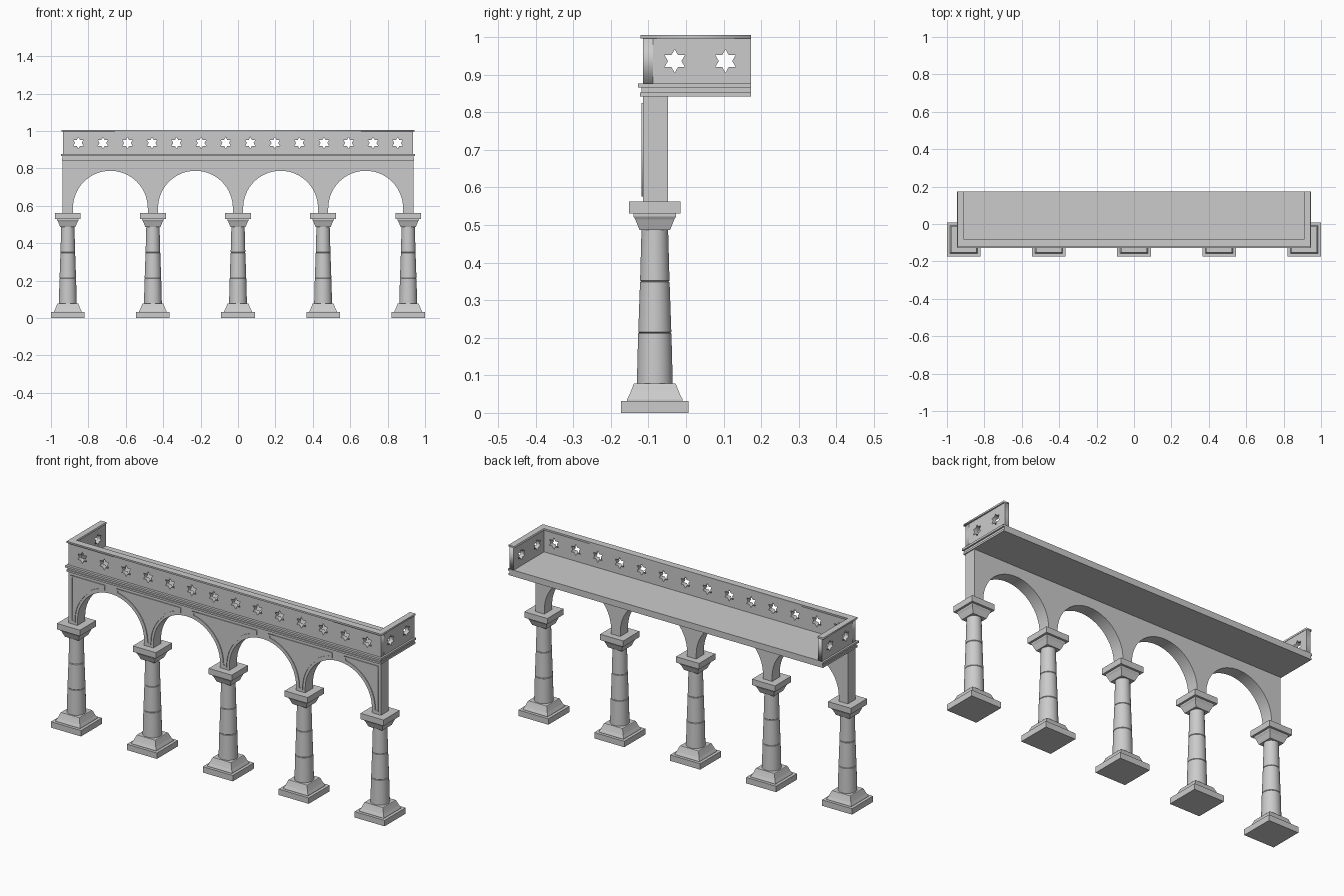
import bpy, bmesh, math
from mathutils import Matrix

if "Cube" in bpy.data.objects:
    bpy.data.objects.remove(bpy.data.objects["Cube"])

COLS = [-0.91, -0.455, 0, 0.455, 0.91]
CY, HALF_BAY, R, SPRING = -0.083, 0.2275, 0.2, 0.587
BACK = 0.173


def add(name, mesh, smooth=False):
    ob = bpy.data.objects.new(name, mesh)
    bpy.context.collection.objects.link(ob)
    if smooth:
        bpy.ops.object.select_all(action='DESELECT')
        ob.select_set(True)
        bpy.context.view_layer.objects.active = ob
        bpy.ops.object.shade_smooth_by_angle(angle=math.radians(30))
    return ob


def box(name, x0, x1, y0, y1, z0, z1):
    bm = bmesh.new()
    bmesh.ops.create_cube(bm, size=1)
    for v in bm.verts:
        v.co = ((x0 + x1) / 2 + v.co.x * (x1 - x0),
                (y0 + y1) / 2 + v.co.y * (y1 - y0),
                (z0 + z1) / 2 + v.co.z * (z1 - z0))
    me = bpy.data.meshes.new(name)
    bm.to_mesh(me)
    bm.free()
    return add(name, me)


def turned(name, profile, x, y, sides, smooth=False):
    """Stack of rings; 4 sides gives square sections of the given half width."""
    bm = bmesh.new()
    k = math.sqrt(2) if sides == 4 else 1
    rings = []
    for r, z in profile:
        rings.append([bm.verts.new((x + k * r * math.cos(2 * math.pi * (i + 0.5) / sides),
                                    y + k * r * math.sin(2 * math.pi * (i + 0.5) / sides), z))
                      for i in range(sides)])
    for a, b in zip(rings, rings[1:]):
        for i in range(sides):
            j = (i + 1) % sides
            bm.faces.new((a[i], a[j], b[j], b[i]))
    bm.faces.new(rings[0][::-1])
    bm.faces.new(rings[-1])
    me = bpy.data.meshes.new(name)
    bm.to_mesh(me)
    bm.free()
    return add(name, me, smooth)


def plate(name, loops, a, b, axis, smooth=False):
    """Flat outline with holes, extruded from a to b along the given axis."""
    cu = bpy.data.curves.new(name, 'CURVE')
    cu.dimensions, cu.fill_mode, cu.extrude = '2D', 'BOTH', abs(b - a) / 2
    for pts in loops:
        sp = cu.splines.new('POLY')
        sp.points.add(len(pts) - 1)
        for p, (u, v) in zip(sp.points, pts):
            p.co = (u, v, 0, 1)
        sp.use_cyclic_u = True
    tmp = bpy.data.objects.new(name, cu)
    bpy.context.collection.objects.link(tmp)
    dg = bpy.context.evaluated_depsgraph_get()
    me = bpy.data.meshes.new_from_object(tmp.evaluated_get(dg))
    bpy.data.objects.remove(tmp)
    m = (a + b) / 2
    rows = {'y': ((1, 0, 0, 0), (0, 0, -1, m), (0, 1, 0, 0), (0, 0, 0, 1)),
            'x': ((0, 0, 1, m), (1, 0, 0, 0), (0, 1, 0, 0), (0, 0, 0, 1)),
            'z': ((1, 0, 0, 0), (0, 1, 0, 0), (0, 0, 1, m), (0, 0, 0, 1))}[axis]
    me.transform(Matrix(rows))
    bm = bmesh.new()
    bm.from_mesh(me)
    bmesh.ops.remove_doubles(bm, verts=bm.verts, dist=1e-5)
    bmesh.ops.recalc_face_normals(bm, faces=bm.faces)
    bm.to_mesh(me)
    bm.free()
    return add(name, me, smooth)


def rect(x0, x1, y0, y1):
    return [(x0, y0), (x1, y0), (x1, y1), (x0, y1)]


def star(cx, cz, r=0.031):
    return [(cx + (r if i % 2 == 0 else r * 0.577) * math.sin(i * math.pi / 6),
             cz + (r if i % 2 == 0 else r * 0.577) * math.cos(i * math.pi / 6))
            for i in range(12)]


# Columns: plinth, flared base, grooved shaft, capital, abacus
shaft = [(0.048, 0.076), (0.0445, 0.211), (0.042, 0.213), (0.0442, 0.215),
         (0.0395, 0.348), (0.037, 0.350), (0.0393, 0.352), (0.0355, 0.49)]
for x in COLS:
    box("plinth", x - 0.09, x + 0.09, CY - 0.09, CY + 0.09, 0, 0.032)
    turned("column_base", [(0.074, 0.032), (0.074, 0.036), (0.067, 0.049),
                           (0.061, 0.064), (0.057, 0.075), (0.055, 0.078)], x, CY, 4)
    turned("column_shaft", shaft, x, CY, 32, True)
    turned("capital", [(0.041, 0.487), (0.045, 0.497), (0.052, 0.515),
                       (0.057, 0.523), (0.057, 0.53)], x, CY, 4)
    box("abacus", x - 0.069, x + 0.069, CY - 0.069, CY + 0.069, 0.53, 0.562)

# Arcade wall with four stilted round arches
outline = [(0.937, 0.842), (-0.937, 0.842), (-0.937, 0.562)]
for x in COLS[:-1]:
    c = x + HALF_BAY
    outline.append((c - R, 0.562))
    outline += [(c - R * math.cos(math.pi * i / 32), SPRING + R * math.sin(math.pi * i / 32))
                for i in range(33)]
    outline.append((c + R, 0.562))
outline.append((0.937, 0.562))
plate("arcade_wall", [outline], -0.114, -0.048, 'y', True)


# Raised frames in the spandrels
def frame_side(d):
    r, gap = R + 0.013 + d, 0.035 + d
    end = math.acos(gap / r)
    arc = [(HALF_BAY - r * math.cos(end * i / 16), SPRING + r * math.sin(end * i / 16))
           for i in range(17)]
    return [(HALF_BAY - r, 0.575 + d)] + arc + [(HALF_BAY - gap, 0.825 - d)]


def frame_loop(x, d):
    side = frame_side(d)
    if abs(x) > 0.9:
        pts = side + [(-0.011 + d, 0.825 - d), (-0.011 + d, 0.575 + d)]
    else:
        pts = side + [(-u, v) for u, v in reversed(side)]
    s = -1 if x > 0.9 else 1
    return [(x + s * u, v) for u, v in pts]


for x in COLS:
    plate("spandrel_frame", [frame_loop(x, 0), frame_loop(x, 0.009)], -0.118, -0.110, 'y')

# Stepped cornice carrying the walkway floor
for name, hx, fy, z0, z1 in (("cornice_lower", 0.942, -0.123, 0.842, 0.852),
                             ("cornice_middle", 0.938, -0.118, 0.852, 0.865),
                             ("cornice_upper", 0.946, -0.128, 0.865, 0.876)):
    box(name, -hx, hx, fy, BACK, z0, z1)

# Parapets pierced with six-pointed stars
front_stars = [star(-0.8535 + 0.1313 * i, 0.936) for i in range(14)]
plate("front_parapet", [rect(-0.936, 0.936, 0.876, 0.997)] + front_stars, -0.114, -0.088, 'y')
for s in (-1, 1):
    plate("side_parapet", [rect(-0.088, BACK, 0.876, 0.997), star(-0.03, 0.936), star(0.105, 0.936)],
          s * 0.936, s * 0.912, 'x')

# Coping along the top of the three parapets
plate("coping", [[(-0.943, BACK), (-0.943, -0.121), (0.943, -0.121), (0.943, BACK),
                  (0.91, BACK), (0.91, -0.083), (-0.91, -0.083), (-0.91, BACK)]],
      0.996, 1.005, 'z')
